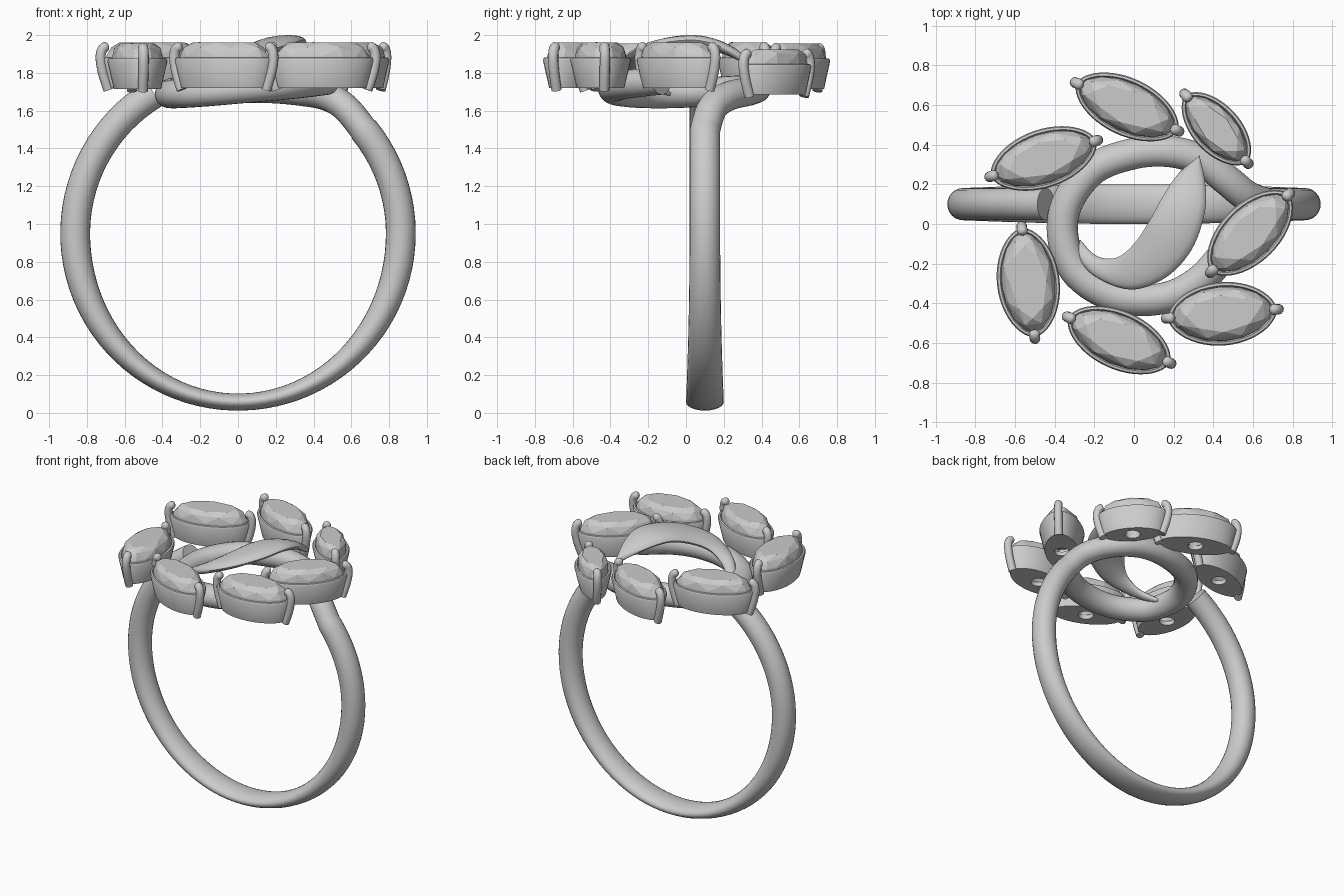
import bpy, bmesh, math
from mathutils import Vector, Matrix

if "Cube" in bpy.data.objects:
    bpy.data.objects.remove(bpy.data.objects["Cube"])

TAU = math.tau


def make_object(name, bm, angle=None):
    bmesh.ops.recalc_face_normals(bm, faces=bm.faces)
    me = bpy.data.meshes.new(name)
    bm.to_mesh(me)
    bm.free()
    ob = bpy.data.objects.new(name, me)
    bpy.context.collection.objects.link(ob)
    if angle:
        bpy.ops.object.select_all(action='DESELECT')
        ob.select_set(True)
        bpy.context.view_layer.objects.active = ob
        bpy.ops.object.shade_smooth_by_angle(angle=math.radians(angle))
    return ob


def skin(bm, rings, closed=False):
    """Bridge equal-sized rings; cap both ends unless closed."""
    vs = [[bm.verts.new(p) for p in r] for r in rings]
    n = len(vs[0])
    for i in range(len(vs) if closed else len(vs) - 1):
        a, b = vs[i], vs[(i + 1) % len(vs)]
        for j in range(n):
            k = (j + 1) % n
            bm.faces.new((a[j], a[k], b[k], b[j]))
    if not closed:
        bm.faces.new(vs[0])
        bm.faces.new(vs[-1])
    return vs


def spline(pts, steps):
    """Catmull-Rom through points of any dimension."""
    pts = [Vector(p) for p in pts]
    out = []
    for i in range(len(pts) - 1):
        p0, p1, p2 = pts[max(i - 1, 0)], pts[i], pts[i + 1]
        p3 = pts[min(i + 2, len(pts) - 1)]
        for s in range(steps):
            t = s / steps
            out.append(0.5 * (2 * p1 + (p2 - p0) * t + (2 * p0 - 5 * p1 + 4 * p2 - p3) * t * t
                              + (3 * p1 - p0 - 3 * p2 + p3) * t ** 3))
    return out + [pts[-1]]


def sweep(bm, path, radii, n, side):
    """Sweep an ellipse; radii are (along side axis, across it)."""
    rings = []
    side = Vector(side)
    for i, p in enumerate(path):
        t = (path[min(i + 1, len(path) - 1)] - path[max(i - 1, 0)]).normalized()
        side = (side - t * side.dot(t)).normalized()
        up = t.cross(side)
        w, h = radii[i]
        rings.append([p + side * w * math.cos(TAU * j / n) + up * h * math.sin(TAU * j / n)
                      for j in range(n)])
    skin(bm, rings)


# Band: circle from the left shoulder, under, to the right shoulder, then the top loop
path, radii = [], []
N = 72
for i in range(N + 1):
    a = math.radians(-31 + (-278) * i / N)      # angle from straight up, going left
    c = math.cos(a)
    z = 0.95 + (0.865 if c > 0 else 0.893) * c
    path.append(Vector((0.862 * math.sin(a), 0.1, z)))
    low = max(0, -c) ** 2
    radii.append((0.081 + 0.019 * low, 0.079 - 0.034 * low))
loop_pts = [path[-1], (0.57, 0.14, 1.615), (0.47, 0.22, 1.675), (0.34, 0.32, 1.70), (0.18, 0.365, 1.715),
            (0, 0.355, 1.715), (-0.2, 0.28, 1.71), (-0.33, 0.12, 1.70), (-0.36, -0.05, 1.69),
            (-0.3, -0.23, 1.69), (-0.15, -0.345, 1.70), (0.02, -0.385, 1.715),
            (0.2, -0.36, 1.73), (0.35, -0.27, 1.745), (0.47, -0.13, 1.76)]
tail = spline(loop_pts, 6)[1:]
path += tail
radii += [(0.08, 0.075)] * len(tail)
bm = bmesh.new()
sweep(bm, path, radii, 24, (0, 1, 0))
make_object("band_and_loop", bm, 40)

# Curled leaf rising from the loop and arching over it
outer = spline([(-.33, -.10, 1.70), (-.21, -.255, 1.79), (-.02, -.33, 1.87), (.16, -.27, 1.93),
                (.29, -.13, 1.97), (.355, .05, 1.985), (.36, .2, 1.945), (.33, .345, 1.86)], 6)
inner = spline([(-.27, -.08, 1.70), (-.19, -.16, 1.77), (-.09, -.17, 1.85), (.0, -.1, 1.91),
                (.08, .02, 1.955), (.14, .13, 1.955), (.22, .25, 1.92), (.318, .335, 1.86)], 6)
rings = []
for i, (o, q) in enumerate(zip(outer, inner)):
    h = 0.012 + 0.028 * math.sin(math.pi * i / (len(outer) - 1)) ** 0.5
    rings.append([q.lerp(o, 0.5 - 0.5 * math.cos(TAU * j / 16))
                  + Vector((0, 0, h * math.sin(TAU * j / 16) - 0.012)) for j in range(16)])
bm = bmesh.new()
skin(bm, rings)
make_object("curled_leaf", bm, 50)


def outline(a, b, z, n, shift=0.0):
    """Slightly pointed oval."""
    pts = []
    for j in range(n):
        t = TAU * (j + shift) / n
        s = math.sin(t)
        pts.append(Vector((a * math.cos(t), b * s * abs(s) ** 0.15, z)))
    return pts


def circle(r, z, n):
    return [Vector((r * math.cos(TAU * j / n), r * math.sin(TAU * j / n), z)) for j in range(n)]


def setting(idx, p, q, b, base):
    """Bezel cup, faceted gem and two claws between claw points p and q."""
    p, q = Vector(p), Vector(q)
    mid, d = (p + q) / 2, q - p
    a = d.length / 2
    m = Matrix.Translation((mid.x, mid.y, base)) @ Matrix.Rotation(math.atan2(d.y, d.x), 4, 'Z')

    # hollow cup with a round hole underneath
    bm = bmesh.new()
    n = 48
    prof = [(-.035, 0), (0, .148), (-.006, .16), (-.018, .162), (-.026, .15), (-.04, .1)]
    rings = [outline(a + o, b + o, z, n) for o, z in prof] + [circle(.05, .03, n), circle(.05, 0, n)]
    skin(bm, rings, closed=True)
    make_object(f"bezel_{idx}", bm, 40).matrix_world = m

    # marquise gem: pavilion, girdle, two crown tiers, table
    bm = bmesh.new()
    g = outline(a - .022, b - .022, .15, 16)
    rows = [g, outline(a - .026, b - .024, .172, 16)]
    vs = skin(bm, rows)
    for f in [f for f in bm.faces if len(f.verts) > 4]:
        bm.faces.remove(f)
    culet = bm.verts.new((0, 0, .035))
    mids = [bm.verts.new(v) for v in outline(a * .83, b * .79, .215, 8, 0.5)]
    tab = [bm.verts.new(v) for v in outline(a * .66, b * .58, .24, 8)]
    top = vs[1]
    for j in range(16):
        bm.faces.new((vs[0][j], vs[0][(j + 1) % 16], culet))
    for j in range(8):
        k = (j + 1) % 8
        bm.faces.new((top[2 * j], top[2 * j + 1], mids[j]))
        bm.faces.new((top[2 * j + 1], top[(2 * j + 2) % 16], mids[j]))
        bm.faces.new((mids[j], top[2 * k], mids[k]))
        bm.faces.new((mids[j], mids[k], tab[k]))
        bm.faces.new((tab[j], mids[j], tab[k]))
    bm.faces.new(tab)
    make_object(f"gem_{idx}", bm).matrix_world = m

    # claws bent over both tips
    bm = bmesh.new()
    for s in (-1, 1):
        pts = spline([(s * (a - .035), 0, -.01), (s * (a - .005), 0, .08), (s * (a + .008), 0, .16),
                      (s * (a - .004), 0, .208), (s * (a - .035), 0, .222)], 4)
        rr = [0.027] * (len(pts) - 2) + [0.022, 0.012]
        sweep(bm, pts, [(r, r) for r in rr], 12, (0, 1, 0))
    make_object(f"claws_{idx}", bm, 50).matrix_world = m


# Seven stones around the loop: claw points, half width, base height
stones = [((-.72, .24), (-.19, .42), .147, 1.72),
          ((-.29, .71), (.22, .47), .145, 1.715),
          ((.26, .65), (.57, .31), .122, 1.685),
          ((.39, -.24), (.78, .15), .148, 1.72),
          ((.17, -.475), (.72, -.43), .16, 1.72),
          ((-.33, -.47), (.18, -.70), .147, 1.72),
          ((-.565, -.02), (-.5, -.57), .158, 1.715)]
for i, s in enumerate(stones, 1):
    setting(i, *s)
